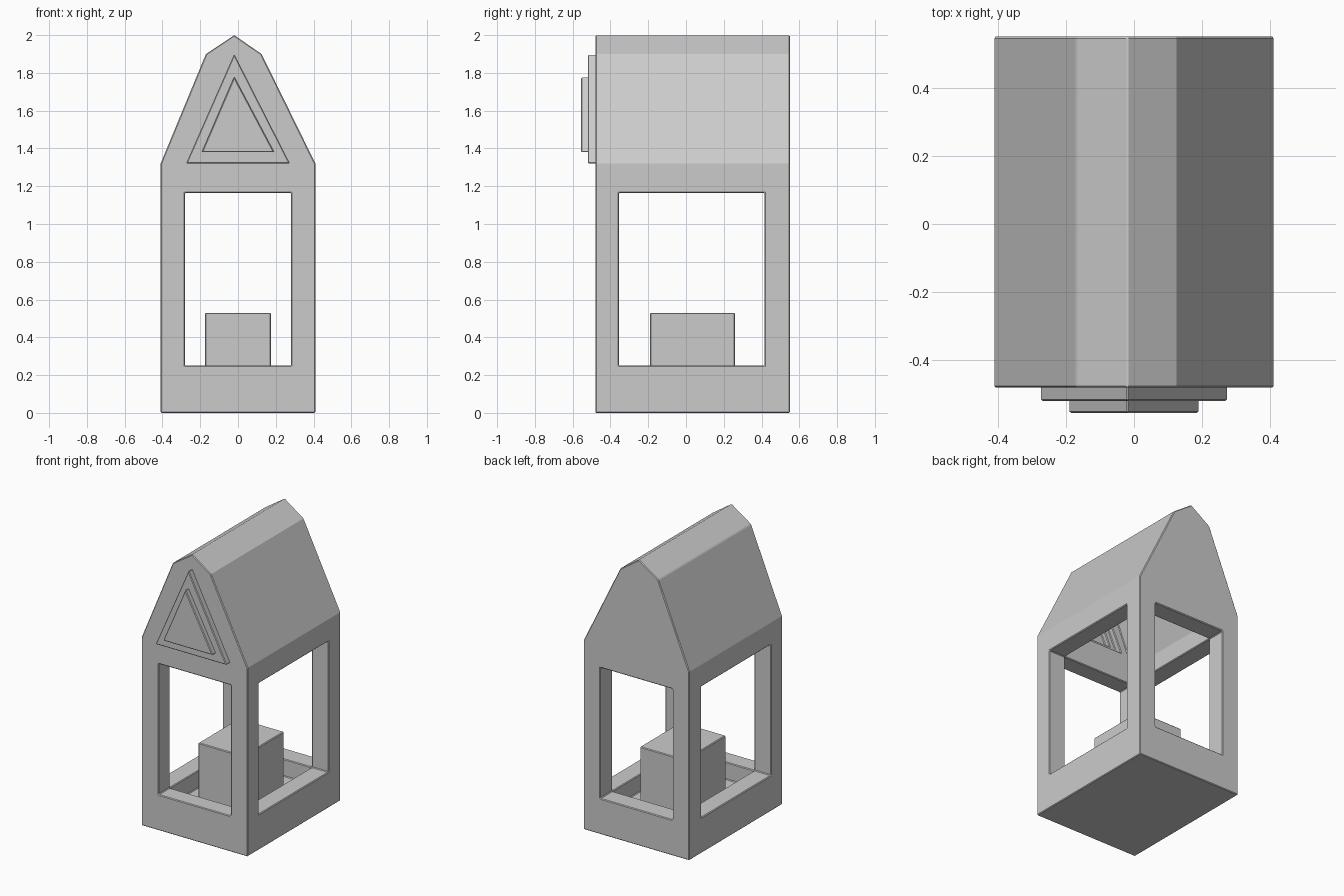
import bpy

if "Cube" in bpy.data.objects:
    bpy.data.objects.remove(bpy.data.objects["Cube"])


def prism(name, profile, y0, y1):
    """Extrude an (x, z) outline, listed anticlockwise from the front, along y."""
    n = len(profile)
    verts = [(x, y, z) for y in (y0, y1) for x, z in profile]
    faces = [tuple(range(n)), tuple(range(2 * n - 1, n - 1, -1))]
    faces += [(i, i + n, (i + 1) % n + n, (i + 1) % n) for i in range(n)]
    mesh = bpy.data.meshes.new(name)
    mesh.from_pydata(verts, [], faces)
    obj = bpy.data.objects.new(name, mesh)
    bpy.context.collection.objects.link(obj)
    return obj


def box(name, x0, x1, y0, y1, z0, z1):
    return prism(name, [(x0, z0), (x1, z0), (x1, z1), (x0, z1)], y0, y1)


def triangle(name, half, base, apex, y0, y1):
    return prism(name, [(-half, base), (half, base), (-0.02, apex)], y0, y1)


def bevel(obj, width=0.005):
    mod = obj.modifiers.new("soft_edges", "BEVEL")
    mod.width = width
    mod.segments = 1
    mod.limit_method = "ANGLE"


def cut(obj, cutter):
    mod = obj.modifiers.new("cut", "BOOLEAN")
    mod.operation = "DIFFERENCE"
    mod.solver = "EXACT"
    mod.object = cutter
    bpy.context.view_layer.objects.active = obj
    bpy.ops.object.modifier_apply(modifier=mod.name)
    bpy.data.objects.remove(cutter)


# House shell with a steep, double-pitched roof
house = prism("house_shell", [
    (-0.41, 0), (0.41, 0), (0.41, 1.32), (0.125, 1.90),
    (-0.02, 2.0), (-0.17, 1.90), (-0.41, 1.32)], -0.48, 0.55)

# Hollow interior: sunken floor below the sills, open attic above
cut(house, prism("cavity", [
    (-0.28, 0.13), (0.28, 0.13), (0.28, 1.29), (0.025, 1.81),
    (-0.02, 1.84), (-0.065, 1.81), (-0.28, 1.29)], -0.355, 0.415))

# Window openings through front/back and both sides
cut(house, box("front_opening", -0.28, 0.28, -1, 1, 0.25, 1.165))
cut(house, box("side_opening", -1, 1, -0.355, 0.415, 0.25, 1.165))

# Recess behind the gable ornament, seen from inside
cut(house, triangle("gable_recess_outer", 0.19, 1.37, 1.74, -0.395, -0.30))
cut(house, triangle("gable_recess_inner", 0.13, 1.41, 1.65, -0.43, -0.30))
bevel(house)

# Stepped triangular gable ornament
bevel(triangle("gable_panel_outer", 0.275, 1.32, 1.90, -0.52, -0.46))
bevel(triangle("gable_panel_inner", 0.192, 1.38, 1.78, -0.555, -0.50))

# Block standing on the floor
bevel(box("inner_block", -0.175, 0.175, -0.19, 0.26, 0.12, 0.53))
